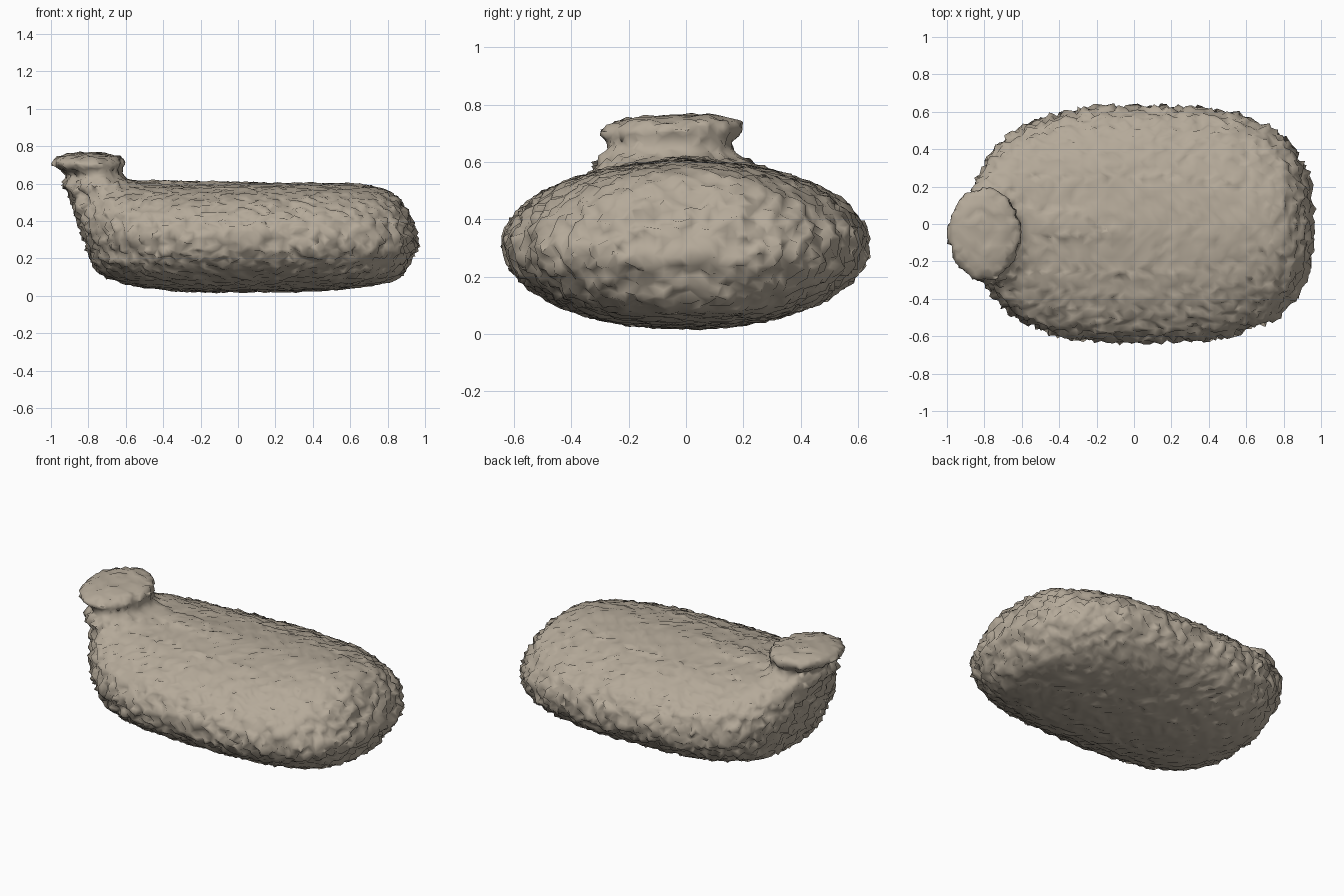
import bpy, bmesh, math, random
from mathutils import Vector, Matrix

random.seed(4)

cube = bpy.data.objects.get("Cube")
if cube:
    bpy.data.objects.remove(cube, do_unlink=True)

# Single stone colour
stone = bpy.data.materials.new("warm grey stone")
stone.use_nodes = True
colour = (0.46, 0.40, 0.32, 1)
stone.diffuse_color = colour
bsdf = stone.node_tree.nodes["Principled BSDF"]
bsdf.inputs["Base Color"].default_value = colour
bsdf.inputs["Roughness"].default_value = 0.9


def lookup(table, t):
    """Linear interpolation in a list of (t, value) pairs."""
    for (a, va), (b, vb) in zip(table, table[1:]):
        if t <= b:
            return va + (vb - va) * max(0, (t - a) / (b - a))
    return table[-1][1]


def signed_power(value, power):
    return math.copysign(abs(value) ** power, value)


# End profiles of the boulder: height -> x
LEAN_END = [(.02, -.3), (.055, -.57), (.1, -.71), (.15, -.76), (.3, -.82), (.45, -.87), (.6, -.92)]
BLUNT_END = [(.02, .3), (.04, .6), (.07, .82), (.13, .89), (.27, .96), (.35, .94),
             (.45, .9), (.52, .86), (.57, .78), (.6, .65)]


def add_boulder(bm, rings=28, sides=72, power=2.8):
    """Stack of rounded horizontal slices, oval in end view."""
    loops = []
    for i in range(rings + 1):
        tilt = math.pi * (0.03 + 0.94 * i / rings) - math.pi / 2
        z = 0.31 + 0.29 * math.sin(tilt)
        depth = 0.63 * math.cos(tilt) ** 0.95
        x0, x1 = lookup(LEAN_END, z), lookup(BLUNT_END, z)
        loop = []
        for k in range(sides):
            a = math.tau * k / sides
            x = (x0 + x1) / 2 + (x1 - x0) / 2 * signed_power(math.cos(a), 2 / power)
            y = depth * signed_power(math.sin(a), 2 / power)
            rise = 0.03 * min(1, max(0, -x - 0.5) * 4) * max(0, z - 0.3) / 0.3
            loop.append(bm.verts.new((x, y, z + rise)))
        loops.append(loop)
    for low, high in zip(loops, loops[1:]):
        for k in range(sides):
            n = (k + 1) % sides
            bm.faces.new((low[k], low[n], high[n], high[k]))
    bm.faces.new(loops[0][::-1])
    bm.faces.new(loops[-1])


def add_pebble(bm, centre, radii, tilt=0):
    matrix = (Matrix.Translation(centre) @ Matrix.Rotation(tilt, 4, 'X')
              @ Matrix.Diagonal((*radii, 1)))
    bmesh.ops.create_icosphere(bm, subdivisions=4, radius=1, matrix=matrix)


bm = bmesh.new()
add_boulder(bm)
add_pebble(bm, (-.75, -.05, .59), (.19, .28, .055))  # shoulder under the neck
add_pebble(bm, (-.73, -.02, .65), (.10, .16, .09))   # neck
add_pebble(bm, (-.80, -.05, .71), (.20, .255, .056), 0.04)  # cap stone
mesh = bpy.data.meshes.new("boulder")
bm.to_mesh(mesh)
bm.free()
boulder = bpy.data.objects.new("boulder", mesh)
bpy.context.collection.objects.link(boulder)
bpy.context.view_layer.objects.active = boulder
boulder.select_set(True)

# Fuse the stones into one skin
remesh = boulder.modifiers.new("fuse", 'REMESH')
remesh.mode = 'VOXEL'
remesh.voxel_size = 0.032
bpy.ops.object.modifier_apply(modifier=remesh.name)

# Chip the surface, strongest on the sides
bm = bmesh.new()
bm.from_mesh(mesh)
bmesh.ops.triangulate(bm, faces=bm.faces[:])
bm.normal_update()
shifts = []
for v in bm.verts:
    side = 1 - v.normal.z ** 2
    rough = 0.004 + 0.02 * side if v.co.z < 0.62 else 0.006
    wobble = Vector([random.uniform(-1, 1) for _ in range(3)]) * 0.006
    shifts.append(v.normal * random.uniform(-rough, rough) + wobble)
for v, shift in zip(bm.verts, shifts):
    v.co += shift
bm.to_mesh(mesh)
bm.free()
mesh.materials.clear()
mesh.materials.append(stone)
bpy.ops.object.shade_smooth()
